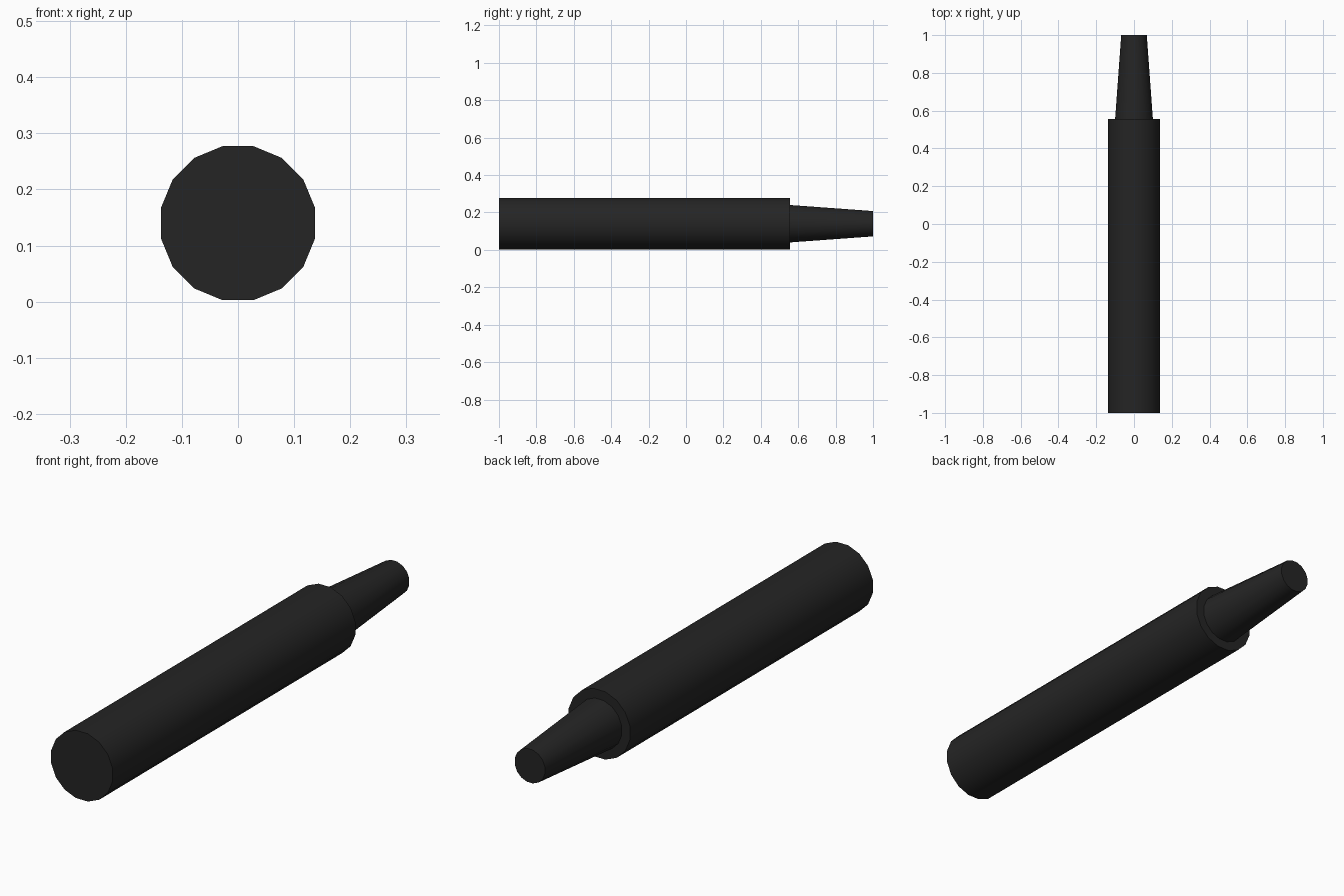
import bpy, bmesh, math

if "Cube" in bpy.data.objects:
    bpy.data.objects.remove(bpy.data.objects["Cube"])

SIDES = 16
CENTRE_Z = 0.14

black = bpy.data.materials.new("matte_black")
black.diffuse_color = (0.018, 0.018, 0.018, 1)
black.use_nodes = True
black.node_tree.nodes["Principled BSDF"].inputs["Base Color"].default_value = black.diffuse_color


def rod(name, y0, r0, y1, r1):
    """Closed, possibly tapered rod along y."""
    bm = bmesh.new()
    rings = []
    for y, r in ((y0, r0), (y1, r1)):
        ring = []
        for i in range(SIDES):
            a = 2 * math.pi * (i + 0.5) / SIDES
            ring.append(bm.verts.new((r * math.cos(a), y, CENTRE_Z + r * math.sin(a))))
        rings.append(ring)
        bm.faces.new(ring)
    for i in range(SIDES):
        j = (i + 1) % SIDES
        bm.faces.new((rings[0][i], rings[0][j], rings[1][j], rings[1][i]))
    bmesh.ops.recalc_face_normals(bm, faces=bm.faces)
    mesh = bpy.data.meshes.new(name)
    bm.to_mesh(mesh)
    bm.free()
    mesh.materials.append(black)
    obj = bpy.data.objects.new(name, mesh)
    bpy.context.collection.objects.link(obj)
    bpy.ops.object.select_all(action='DESELECT')
    obj.select_set(True)
    bpy.context.view_layer.objects.active = obj
    bpy.ops.object.shade_smooth_by_angle(angle=math.radians(35))
    return obj


# Thick cylindrical body and the tapered nozzle at the back
rod("body", -1.0, 0.14, 0.555, 0.14)
rod("tapered_tip", 0.555, 0.102, 1.0, 0.069)
